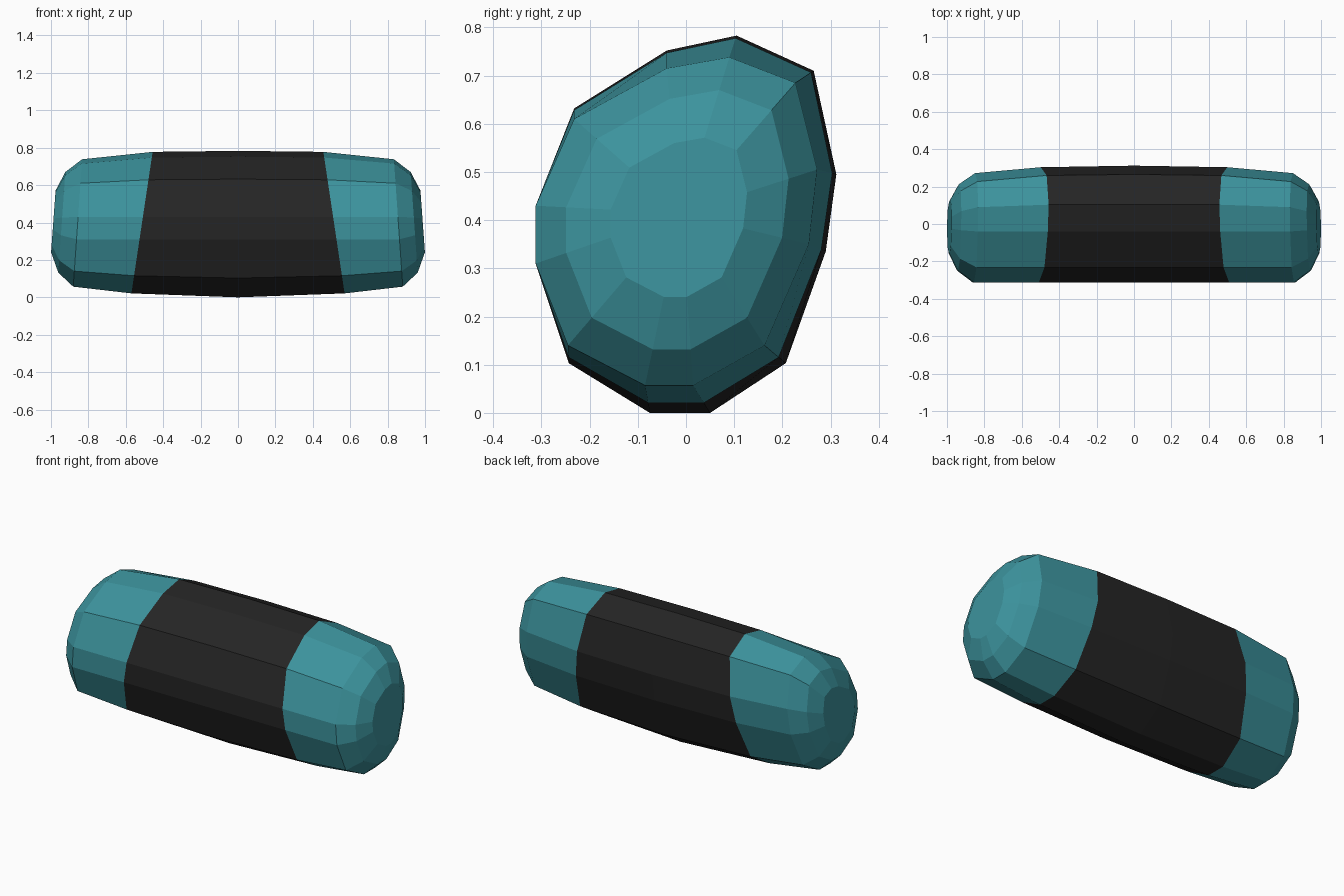
import bpy, bmesh
from mathutils import Vector

if "Cube" in bpy.data.objects:
    bpy.data.objects.remove(bpy.data.objects["Cube"])

# Cross-sections as (y, z): fullest section at the middle, and the shoulder near each end
MIDDLE = [(0.05, 0), (0.207, 0.103), (0.29, 0.335), (0.312, 0.495), (0.265, 0.71), (0.105, 0.783),
          (-0.04, 0.752), (-0.232, 0.632), (-0.312, 0.43), (-0.312, 0.31), (-0.243, 0.103), (-0.075, 0)]
SHOULDER = [(0.015, 0.057), (0.163, 0.14), (0.255, 0.35), (0.272, 0.505), (0.227, 0.685), (0.09, 0.738),
            (-0.04, 0.715), (-0.232, 0.61), (-0.312, 0.43), (-0.312, 0.31), (-0.245, 0.14), (-0.085, 0.057)]
CENTRE = Vector((-0.01, 0.414))


def material(name, rgb):
    m = bpy.data.materials.new(name)
    m.diffuse_color = (*rgb, 1)
    m.use_nodes = True
    m.node_tree.nodes["Principled BSDF"].inputs["Base Color"].default_value = m.diffuse_color
    return m


def scaled(s):
    return [CENTRE + (Vector(p) - CENTRE) * s for p in SHOULDER]


# Edge of the band: between the two sections, tapering more at the bottom
band = []
for a, b in zip(MIDDLE, SHOULDER):
    t = 0.37 - 0.32 * a[1]
    band.append(Vector(a).lerp(Vector(b), t))

# Rings on the right half: section, x at z = 0, lean of x with height
half = [(band, 0.573, -0.15), (SHOULDER, 0.885, -0.07),
        (scaled(0.79), 0.97, -0.07), (scaled(0.485), 1.017, -0.073)]
rings = [(s, -x, -k) for s, x, k in reversed(half)] + [(MIDDLE, 0, 0)] + half

# Loft the body, colouring the two middle strips as the band
bm = bmesh.new()
loops = [[bm.verts.new((x + k * p[1], p[0], p[1])) for p in s] for s, x, k in rings]
n = len(MIDDLE)
for i, (a, b) in enumerate(zip(loops, loops[1:])):
    for j in range(n):
        f = bm.faces.new((a[j], a[(j + 1) % n], b[(j + 1) % n], b[j]))
        f.material_index = 1 if i in (3, 4) else 0
bm.faces.new(loops[0])
bm.faces.new(loops[-1])
bmesh.ops.recalc_face_normals(bm, faces=bm.faces)

mesh = bpy.data.meshes.new("banded_capsule")
bm.to_mesh(mesh)
bm.free()
mesh.materials.append(material("teal", (0.045, 0.29, 0.335)))
mesh.materials.append(material("black", (0.018, 0.018, 0.018)))
body = bpy.data.objects.new("banded_capsule", mesh)
bpy.context.collection.objects.link(body)
